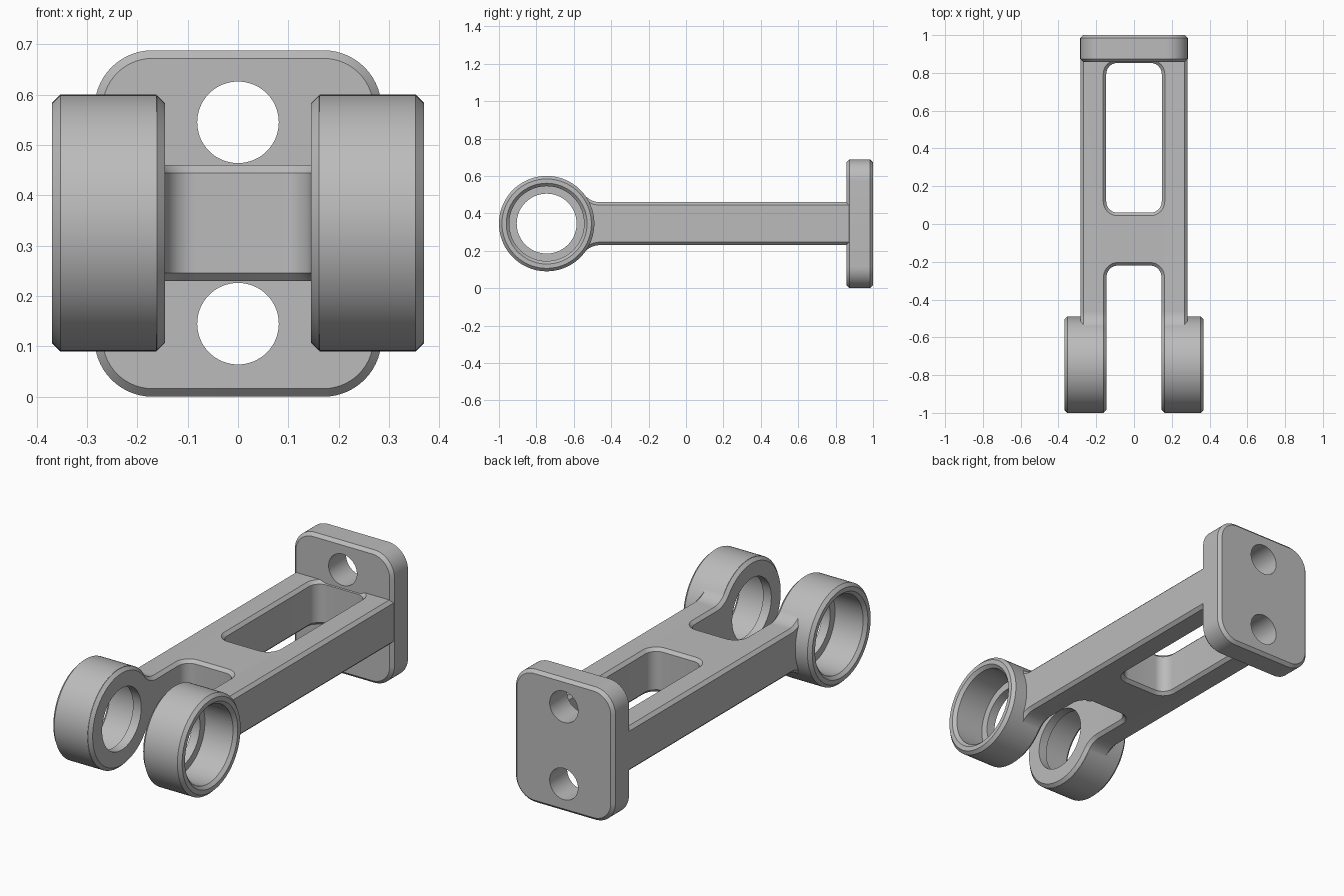
import bpy, bmesh
from math import sin, cos, pi, sqrt, atan2, radians

if "Cube" in bpy.data.objects:
    bpy.data.objects.remove(bpy.data.objects["Cube"], do_unlink=True)

GREY = (0.5, 0.5, 0.5, 1)
metal = bpy.data.materials.new("plain grey metal")
metal.use_nodes = True
metal.diffuse_color = GREY
metal.node_tree.nodes["Principled BSDF"].inputs["Base Color"].default_value = GREY

CHAMFER = 0.016
RING_Y, MID_Z, RING_R = -0.745, 0.345, 0.255   # eye position and radius
ARM_X, ARM_H = 0.283, 0.115                    # arm half width and half height


def loft(name, sections):
    """Closed solid through matching rings of 3D points."""
    bm = bmesh.new()
    rings = [[bm.verts.new(p) for p in s] for s in sections]
    n = len(rings[0])
    for a, b in zip(rings, rings[1:]):
        for i in range(n):
            j = (i + 1) % n
            bm.faces.new((a[i], a[j], b[j], b[i]))
    bm.faces.new(rings[0])
    bm.faces.new(rings[-1])
    bmesh.ops.recalc_face_normals(bm, faces=bm.faces)
    mesh = bpy.data.meshes.new(name)
    bm.to_mesh(mesh)
    bm.free()
    mesh.materials.append(metal)
    ob = bpy.data.objects.new(name, mesh)
    bpy.context.collection.objects.link(ob)
    return ob


def arc(cx, cy, r, a0, a1, steps):
    return [(cx + r * cos(a0 + (a1 - a0) * i / steps),
             cy + r * sin(a0 + (a1 - a0) * i / steps)) for i in range(steps + 1)]


def rounded_rect(x0, x1, y0, y1, r, steps=10):
    corners = ((x1 - r, y1 - r), (x0 + r, y1 - r), (x0 + r, y0 + r), (x1 - r, y0 + r))
    return [p for k, c in enumerate(corners)
            for p in arc(*c, r, k * pi / 2, (k + 1) * pi / 2, steps)]


def turned(name, profile):
    """Solid of (x, radius) steps around the eye axis."""
    return loft(name, [[(x, y, z) for y, z in arc(RING_Y, MID_Z, r, 0, 2 * pi, 96)[:-1]]
                       for x, r in profile])


def apply(ob, mod):
    bpy.ops.object.select_all(action="DESELECT")
    bpy.context.view_layer.objects.active = ob
    ob.select_set(True)
    bpy.ops.object.modifier_apply(modifier=mod.name)


def combine(ob, other, operation):
    mod = ob.modifiers.new("combine", "BOOLEAN")
    mod.operation, mod.solver, mod.object = operation, "EXACT", other
    apply(ob, mod)
    bpy.data.objects.remove(other, do_unlink=True)


def upright_cutter(name, outline):
    return loft(name, [[(x, y, z) for x, y in outline] for z in (-1, 2)])


# Arm: round eye blended into a straight bar, seen from the side
r, fillet, end_y = RING_R - 0.0015, 0.11, 0.93
drop = ARM_H + fillet
reach = sqrt((r + fillet) ** 2 - drop ** 2)
turn = atan2(drop, reach)
side = arc(RING_Y, MID_Z, r, turn, 2 * pi - turn, 80)
side += arc(RING_Y + reach, MID_Z - drop, fillet, pi - turn, pi / 2, 10)[1:]
side += [(end_y, MID_Z - ARM_H), (end_y, MID_Z + ARM_H)]
side += arc(RING_Y + reach, MID_Z + drop, fillet, -pi / 2, turn - pi, 10)[:-1]
body = loft("bracket_body", [[(x, y, z) for y, z in side] for x in (-ARM_X, ARM_X)])

# Fork gap and long window, then chamfer every sharp edge
fork = rounded_rect(-0.145, 0.145, -1.3, -0.22, 0.06)
window = rounded_rect(-0.147, 0.147, 0.06, 0.853, 0.06)
combine(body, upright_cutter("fork_cutter", fork), "DIFFERENCE")
combine(body, upright_cutter("window_cutter", window), "DIFFERENCE")
bevel = body.modifiers.new("chamfer", "BEVEL")
bevel.width, bevel.segments = CHAMFER, 1
bevel.limit_method, bevel.angle_limit = "ANGLE", radians(35)
bevel.use_clamp_overlap = False
apply(body, bevel)

# Mounting flange with chamfered rims
sections = []
for y, c in ((0.857, CHAMFER), (0.857 + CHAMFER, 0), (1 - CHAMFER, 0), (1, CHAMFER)):
    outline = rounded_rect(c - 0.285, 0.285 - c, c, 0.688 - c, 0.115 - c, 14)
    sections.append([(x, y, z) for x, z in outline])
combine(body, loft("flange", sections), "UNION")

# Bolt holes
for z in (0.145, 0.545):
    circle = arc(0, z, 0.081, 0, 2 * pi, 64)[:-1]
    bolt = loft("bolt_cutter", [[(x, y, h) for x, h in circle] for y in (0.855 - 0.05, 1.1)])
    combine(body, bolt, "DIFFERENCE")

# Eye bosses, each with a stepped bore opening outward
for s in (-1, 1):
    boss = turned("boss", [(s * 0.162, RING_R), (s * (0.369 - CHAMFER), RING_R),
                           (s * 0.369, RING_R - CHAMFER)])
    combine(body, boss, "UNION")
    bore = turned("bore_cutter", [(s * 0.1, 0.16), (s * 0.192, 0.16), (s * 0.192, 0.2),
                                  (s * 0.353, 0.2), (s * 0.369, 0.216), (s * 0.4, 0.247)])
    combine(body, bore, "DIFFERENCE")

bpy.ops.object.select_all(action="DESELECT")
bpy.context.view_layer.objects.active = body
body.select_set(True)
bpy.ops.object.shade_smooth_by_angle(angle=radians(25))
